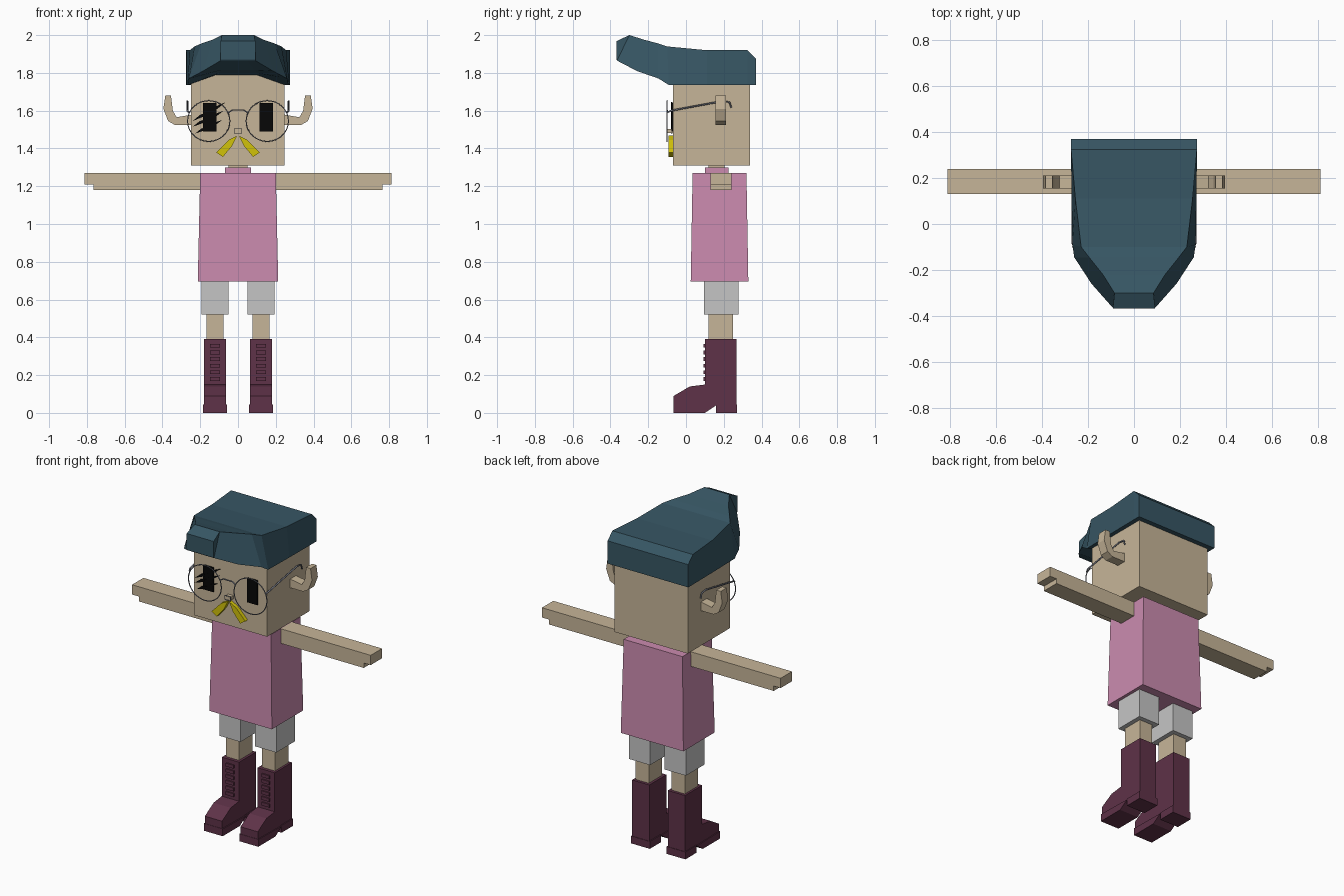
import bpy, bmesh, math
from mathutils import Vector

cube = bpy.data.objects.get("Cube")
if cube:
    bpy.data.objects.remove(cube, do_unlink=True)


def material(name, *rgb):
    m = bpy.data.materials.new(name)
    m.use_nodes = True
    m.diffuse_color = (*rgb, 1)
    m.node_tree.nodes["Principled BSDF"].inputs["Base Color"].default_value = (*rgb, 1)
    return m


SKIN = material("skin tan", .565, .46, .314)
PINK = material("shirt pink", .6, .26, .43)
TEAL = material("hair teal", .038, .093, .127)
WINE = material("boot wine", .114, .032, .065)
GREY = material("shorts grey", .56, .56, .56)
GOLD = material("moustache yellow", .64, .54, .003)
BLACK = material("eye black", .002, .002, .002)
METAL = material("wire metal", .19, .2, .24)


def loft(name, sections, mat):
    """Skin a row of equal-length point loops and cap both ends."""
    bm = bmesh.new()
    rings = [[bm.verts.new(p) for p in s] for s in sections]
    for a, b in zip(rings, rings[1:]):
        for i in range(len(a)):
            j = (i + 1) % len(a)
            bm.faces.new((a[i], a[j], b[j], b[i]))
    bm.faces.new(rings[0])
    bm.faces.new(rings[-1])
    bmesh.ops.recalc_face_normals(bm, faces=bm.faces)
    me = bpy.data.meshes.new(name)
    bm.to_mesh(me)
    bm.free()
    me.materials.append(mat)
    ob = bpy.data.objects.new(name, me)
    bpy.context.collection.objects.link(ob)
    return ob


def rect(x0, x1, y0, y1, z):
    return [(x0, y0, z), (x1, y0, z), (x1, y1, z), (x0, y1, z)]


def box(name, x, y, z, mat):
    return loft(name, [rect(*x, *y, z[0]), rect(*x, *y, z[1])], mat)


def xz_prism(name, pts, y, mat, side=1):
    return loft(name, [[(side * px, d, pz) for px, pz in pts] for d in y], mat)


def yz_prism(name, pts, x, mat):
    return loft(name, [[(d, py, pz) for py, pz in pts] for d in x], mat)


def wire(name, pts, radius, mat, closed=False):
    cu = bpy.data.curves.new(name, "CURVE")
    cu.dimensions = "3D"
    cu.bevel_depth = radius
    cu.bevel_resolution = 1
    sp = cu.splines.new("POLY")
    sp.points.add(len(pts) - 1)
    for p, co in zip(sp.points, pts):
        p.co = (*co, 1)
    sp.use_cyclic_u = closed
    cu.materials.append(mat)
    ob = bpy.data.objects.new(name, cu)
    bpy.context.collection.objects.link(ob)
    return ob


# Head, neck and body
box("head", (-.25, .247), (-.07, .34), (1.31, 1.8), SKIN)
box("neck", (-.05, .05), (.12, .205), (1.26, 1.32), SKIN)
box("collar", (-.07, .07), (.1, .225), (1.26, 1.3), PINK)
loft("shirt", [rect(-.213, .213, .025, .33, .695),
               rect(-.2, .2, .035, .32, 1.27)], PINK)


# Hair: lofted from the back to the raised quiff
def hair_section(yb, wb, zb, wi, zi, yt, wt, zt):
    return [(-wb, yb, zb), (-wi, yb, zi), (wi, yb, zi), (wb, yb, zb),
            (wt, yt, zt), (-wt, yt, zt)]


loft("hair", [
    hair_section(.37, .274, 1.735, .1, 1.735, .37, .274, 1.875),
    hair_section(.325, .274, 1.735, .1, 1.735, .325, .274, 1.92),
    hair_section(.11, .272, 1.735, .1, 1.735, .11, .255, 1.92),
    hair_section(-.09, .268, 1.735, .1, 1.795, -.1, .23, 1.94),
    hair_section(-.145, .26, 1.77, .1, 1.8, -.145, .195, 1.955),
    hair_section(-.26, .185, 1.81, .09, 1.815, -.22, .135, 1.975),
    hair_section(-.365, .092, 1.865, .05, 1.865, -.3, .085, 2.0),
    hair_section(-.368, .092, 1.87, .05, 1.87, -.368, .092, 1.968),
], TEAL)

# Nose with a small dark rim
box("nose", (-.018, .018), (-.1, -.06), (1.482, 1.502), SKIN)
wire("nose_rim", [(-.02, -.1, 1.48), (.02, -.1, 1.48),
                  (.02, -.1, 1.505), (-.02, -.1, 1.505)], .003, METAL, True)

EAR = [(.24, 1.525), (.335, 1.525), (.37, 1.545), (.395, 1.61), (.385, 1.68),
       (.355, 1.68), (.345, 1.6), (.325, 1.565), (.24, 1.58)]
TUFT = [(.005, 1.468), (.05, 1.445), (.115, 1.378), (.08, 1.355), (.03, 1.415)]
BOOT = [(-.065, 0), (.1, 0), (.16, .04), (.16, 0), (.267, 0), (.267, .39),
        (.1, .39), (.1, .15), (.02, .14), (-.065, .09)]

for side, label in ((1, "left"), (-1, "right")):
    def span(a, b):
        return tuple(sorted((side * a, side * b)))

    # Arm with a stepped fingertip
    xz_prism(label + "_arm", [(.2, 1.18), (.765, 1.18), (.765, 1.21), (.812, 1.21),
                              (.812, 1.27), (.2, 1.27)], (.13, .24), SKIN, side)
    # Ear, eye and moustache half
    xz_prism(label + "_ear", EAR, (.155, .212), SKIN, side)
    box(label + "_eye", span(.115, .185), (-.078, -.07), (1.49, 1.64), BLACK)
    xz_prism(label + "_moustache", TUFT, (-.093, -.069), GOLD, side)

    # Glasses
    ring = [(side * .155 + .112 * math.cos(t), -.1, 1.545 + .108 * math.sin(t))
            for t in (math.tau * i / 32 for i in range(32))]
    wire(label + "_lens_rim", ring, .003, METAL, True)
    wire(label + "_temple", [(side * x, y, z) for x, y, z in
                             ((.26, -.1, 1.59), (.268, -.08, 1.6), (.268, .19, 1.65),
                              (.268, .23, 1.645), (.268, .24, 1.615))], .005, METAL)

    # Leg
    box(label + "_shorts", span(.05, .194), (.095, .278), (.52, .7), GREY)
    box(label + "_leg", span(.078, .167), (.12, .25), (.37, .53), SKIN)

    # Boot with heel, sole welt and laces
    yz_prism(label + "_boot", BOOT, span(.063, .18), WINE)
    box(label + "_heel", span(.057, .185), (.16, .27), (0, .045), WINE)
    yz_prism(label + "_sole", [(-.067, 0), (.1, 0), (.16, .04), (-.067, .045)],
             span(.057, .185), WINE)
    for i in range(6):
        z = .17 + i * .035
        box(label + "_lace", span(.095, .148), (.092, .105), (z, z + .02), WINE)

# Glasses bridge
wire("bridge", [(-.05, -.1, 1.59), (-.03, -.1, 1.603), (.03, -.1, 1.603),
                (.05, -.1, 1.59)], .004, METAL)

# Jagged slashes across the right eye
for start, end in (((-.24, 1.545), (-.065, 1.645)),
                   ((-.24, 1.515), (-.075, 1.6)),
                   ((-.225, 1.48), (-.085, 1.55))):
    a, b = Vector(start), Vector(end)
    d = b - a
    n = Vector((-d.y, d.x)).normalized() * .009
    zig = [a, a + d * .35 - n, a + d * .4, a + d * .7 - n, b,
           a + d * .6 + n, a + d * .55, a + d * .25 + n]
    xz_prism("eye_slash", [tuple(p) for p in zig], (-.08, -.072), BLACK)
